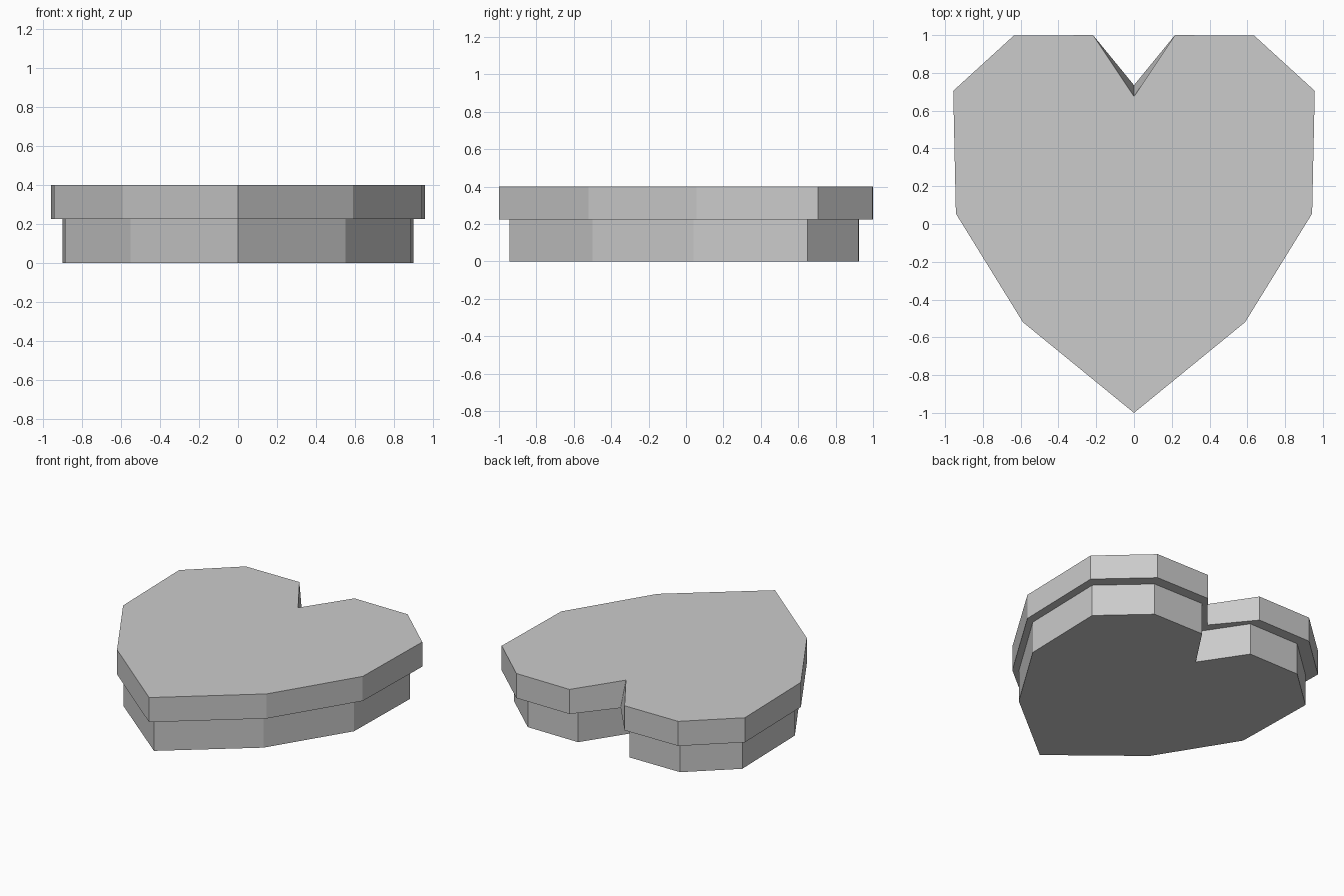
import bpy
import bmesh

cube = bpy.data.objects.get("Cube")
if cube:
    bpy.data.objects.remove(cube, do_unlink=True)

grey = bpy.data.materials.new("plain grey")
grey.use_nodes = True
colour = (0.6, 0.6, 0.6, 1)
grey.diffuse_color = colour
grey.node_tree.nodes["Principled BSDF"].inputs["Base Color"].default_value = colour


def heart(half, notch_y):
    """Full outline: the front tip, the left half, the notch, the mirrored half."""
    tip, side = half[0], half[1:]
    return [tip] + side + [(0, notch_y)] + [(-x, y) for x, y in reversed(side)]


def heart_slab(name, half, z_low, z_high, notch_low, notch_high):
    """Solid heart between two heights; the notch may lean."""
    bm = bmesh.new()
    low = [bm.verts.new((x, y, z_low)) for x, y in heart(half, notch_low)]
    high = [bm.verts.new((x, y, z_high)) for x, y in heart(half, notch_high)]
    bm.faces.new(list(reversed(low)))
    bm.faces.new(high)
    count = len(low)
    for i in range(count):
        j = (i + 1) % count
        bm.faces.new((low[i], low[j], high[j], high[i]))
    bmesh.ops.recalc_face_normals(bm, faces=bm.faces)
    mesh = bpy.data.meshes.new(name)
    bm.to_mesh(mesh)
    bm.free()
    mesh.materials.append(grey)
    obj = bpy.data.objects.new(name, mesh)
    bpy.context.collection.objects.link(obj)
    return obj


# Half outlines from the front tip round to the rear lobe corner
lid_half = [(0, -1), (0.588, -0.52), (0.943, 0.055),
            (0.957, 0.705), (0.637, 0.997), (0.217, 1)]
box_half = [(0, -0.945), (0.55, -0.5), (0.885, 0.04),
            (0.898, 0.65), (0.6, 0.922), (0.203, 0.925)]

# Box body and the wider lid on top of it
heart_slab("box_body", box_half, 0, 0.225, 0.62, 0.62)
heart_slab("box_lid", lid_half, 0.225, 0.4, 0.735, 0.675)
